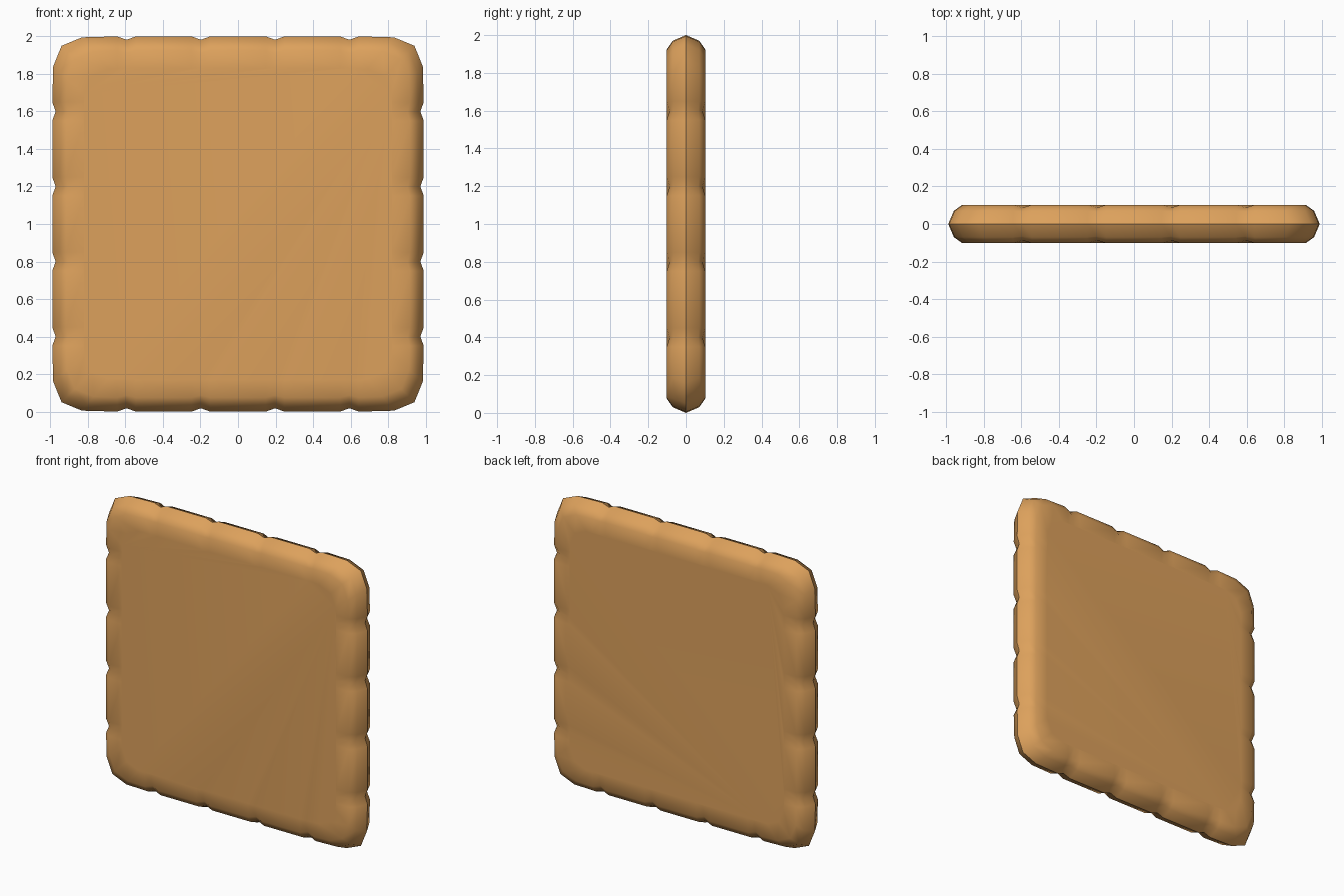
import bpy, bmesh, math

if "Cube" in bpy.data.objects:
    bpy.data.objects.remove(bpy.data.objects["Cube"])

mat = bpy.data.materials.new("tan")
mat.diffuse_color = (0.72, 0.356, 0.107, 1)
mat.use_nodes = True
mat.node_tree.nodes["Principled BSDF"].inputs["Base Color"].default_value = mat.diffuse_color

# One side of the outline: (position along side, base distance, is notch)
side = [(-0.95, 0.95, 0), (-0.84, 0.995, 0)]
for c in (-0.6, -0.2, 0.2, 0.6):
    side += [(c - 0.05, 1.0, 0), (c, 1.0, 1), (c + 0.05, 1.0, 0)]
side += [(0.84, 0.995, 0)]

# Rounded rim section: (inset, half thickness, notch inset, notch dip)
section = [(0.0, 0.0, 0.018, 0.0), (0.03, 0.07, 0.02, 0.004),
           (0.075, 0.102, 0.012, 0.015), (0.17, 0.102, 0.0, 0.0)]

bm = bmesh.new()


def ring(inset, depth, notch_in, dip, sign):
    verts = []
    for k in range(4):
        a = -k * math.pi / 2
        ca, sa = math.cos(a), math.sin(a)
        for t, d, n in side:
            u = t if abs(t) < 0.7 else t * (1 - inset)
            v = d * (1 - inset) - n * notch_in
            x, z = u * ca - v * sa, u * sa + v * ca
            y = sign * (depth - n * dip)
            verts.append(bm.verts.new((x * 0.99, y, 1 + z)))
    return verts


def bridge(a, b):
    for i in range(len(a)):
        j = (i + 1) % len(a)
        bm.faces.new((a[i], a[j], b[j], b[i]))


# Front and back halves share the crease around the rim
rim = ring(*section[0], 1)
for sign in (-1, 1):
    prev = rim
    for s in section[1:]:
        cur = ring(*s, sign)
        bridge(prev, cur)
        prev = cur
    bm.faces.new(prev)

bmesh.ops.recalc_face_normals(bm, faces=bm.faces)
for f in bm.faces:
    f.smooth = True
for e in bm.edges:
    if all(abs(v.co.y) < 1e-5 for v in e.verts):
        e.smooth = False

mesh = bpy.data.meshes.new("notched_slab")
bm.to_mesh(mesh)
bm.free()
mesh.materials.append(mat)
bpy.context.collection.objects.link(bpy.data.objects.new("notched_slab", mesh))
